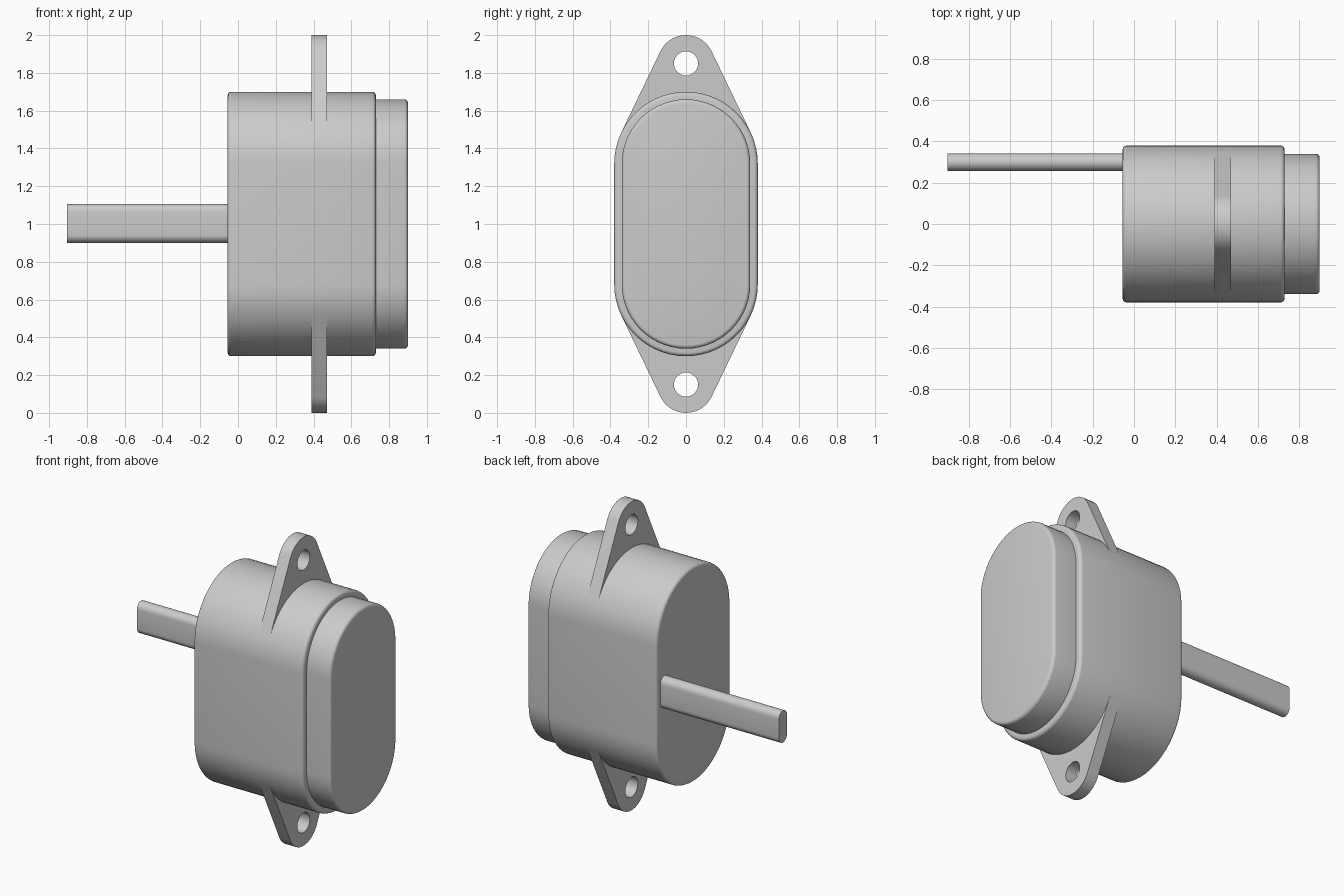
import bpy, bmesh
from math import sin, cos, pi, asin

if "Cube" in bpy.data.objects:
    bpy.data.objects.remove(bpy.data.objects["Cube"])


def arc(cy, cz, r, a0, a1, n):
    """Points of an arc in the YZ plane, angles measured from +y."""
    return [(cy + r * cos(a0 + (a1 - a0) * i / n),
             cz + r * sin(a0 + (a1 - a0) * i / n)) for i in range(n + 1)]


def stadium(cy, cz, r, half, n):
    return arc(cy, cz + half, r, 0, pi, n) + arc(cy, cz - half, r, pi, 2 * pi, n)


def prism(name, outline, x0, x1, hole=None, round_x=(), radius=0.02):
    """Extrude a YZ outline from x0 to x1, rounding the rims at round_x."""
    bm = bmesh.new()
    edges = []
    for loop in [outline] + ([hole] if hole else []):
        vs = [bm.verts.new((x0, y, z)) for y, z in loop]
        edges += [bm.edges.new((vs[i - 1], vs[i])) for i in range(len(vs))]
    if hole:
        bmesh.ops.triangle_fill(bm, edges=edges, use_beauty=True)
    else:
        bm.faces.new(vs)
    ext = bmesh.ops.extrude_face_region(bm, geom=bm.faces[:], use_keep_orig=True)
    moved = [g for g in ext["geom"] if isinstance(g, bmesh.types.BMVert)]
    bmesh.ops.translate(bm, verts=moved, vec=(x1 - x0, 0, 0))
    bmesh.ops.recalc_face_normals(bm, faces=bm.faces[:])
    rims = [e for e in bm.edges
            if any(all(abs(v.co.x - x) < 1e-5 for v in e.verts) for x in round_x)]
    if rims:
        bmesh.ops.bevel(bm, geom=rims, offset=radius, segments=4,
                        profile=0.5, affect='EDGES')
    mesh = bpy.data.meshes.new(name)
    bm.to_mesh(mesh)
    bm.free()
    ob = bpy.data.objects.new(name, mesh)
    bpy.context.collection.objects.link(ob)
    bpy.ops.object.select_all(action='DESELECT')
    ob.select_set(True)
    bpy.context.view_layer.objects.active = ob
    bpy.ops.object.shade_smooth_by_angle(angle=pi / 6)
    return ob


MID, R, HALF = 1.0, 0.38, 0.32

# Main housing and the smaller end cap
prism("housing", stadium(0, MID, R, HALF, 28), -0.055, 0.73, round_x=(-0.055, 0.73))
prism("end_cap", stadium(0, MID, 0.34, HALF, 28), 0.72, 0.90, round_x=(0.90,))

# Flat contact blade, offset to one side
prism("blade", stadium(0.30, 1.003, 0.042, 0.061, 12), -0.905, -0.04)

# Mounting ears: sides tangent to both the housing and the ear tip
ear_z, ear_r = 0.85, 0.15
t = asin((R - ear_r) / (ear_z - HALF))
foot = [(-R * cos(t), HALF + R * sin(t)), (R * cos(t), HALF + R * sin(t))]
profile = foot + arc(0, ear_z, ear_r, t, pi - t, 16)
hole = arc(0, ear_z, 0.064, 0, 2 * pi, 28)[:-1]
for name, s in (("upper_ear", 1), ("lower_ear", -1)):
    prism(name, [(y, MID + s * z) for y, z in profile], 0.39, 0.47,
          hole=[(y, MID + s * z) for y, z in hole])
